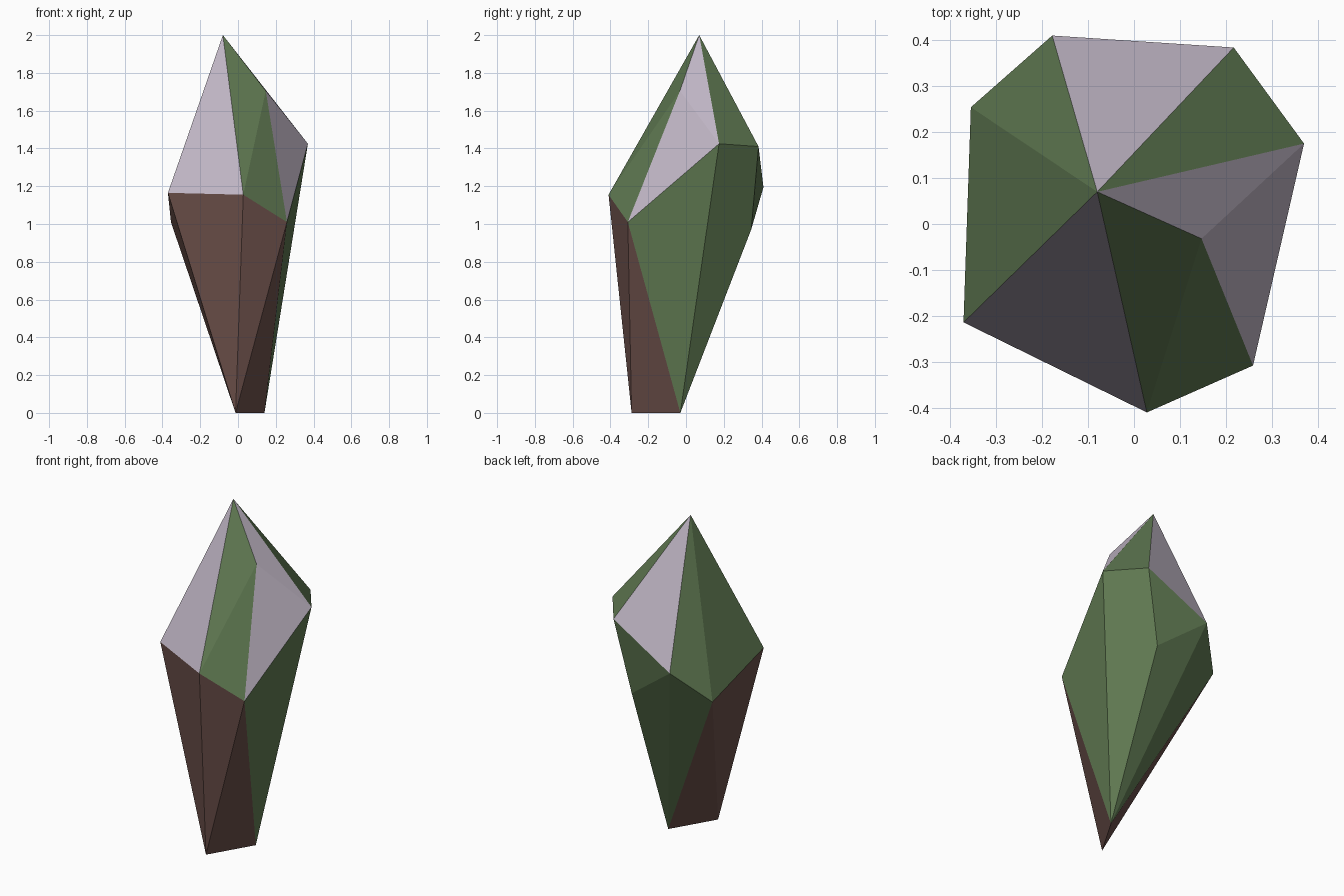
import bpy, bmesh

if "Cube" in bpy.data.objects:
    bpy.data.objects.remove(bpy.data.objects["Cube"])

# Corner points of the faceted crystal: tip, shoulder, waist ring, foot edge
POINTS = {
    "T": (-0.08, 0.07, 2.0), "P": (0.147, -0.032, 1.705),
    "A": (-0.178, 0.41, 1.195), "B": (0.217, 0.384, 1.41),
    "C": (0.37, 0.175, 1.425), "D": (0.259, -0.308, 1.01),
    "E": (0.028, -0.41, 1.155), "F": (-0.371, -0.214, 1.165),
    "G": (-0.355, 0.254, 1.01), "H": (0.122, 0.345, 0.97),
    "Q": (-0.013, -0.288, 0.0), "R": (0.14, -0.03, 0.0),
}

# Facets grouped by colour (linear colour, facets by corner letters)
GROUPS = {
    "pale_lilac": ((0.53, 0.47, 0.56), "TAB TCP PCD TEF"),
    "moss_green": ((0.115, 0.19, 0.083),
                   "TBC TPE PDE TFG TGA RDC RCBH HBA RHA RAG"),
    "dark_brown": ((0.15, 0.08, 0.069), "QEF QED QRD QFG QRG"),
}

mesh = bpy.data.meshes.new("crystal")
bm = bmesh.new()
verts = {name: bm.verts.new(co) for name, co in POINTS.items()}
for index, (name, (colour, facets)) in enumerate(GROUPS.items()):
    mat = bpy.data.materials.new(name)
    mat.diffuse_color = (*colour, 1)
    mat.use_nodes = True
    mat.node_tree.nodes["Principled BSDF"].inputs["Base Color"].default_value = mat.diffuse_color
    mesh.materials.append(mat)
    for facet in facets.split():
        bm.faces.new([verts[c] for c in facet]).material_index = index
bmesh.ops.recalc_face_normals(bm, faces=bm.faces[:])
bm.to_mesh(mesh)
bm.free()

crystal = bpy.data.objects.new("crystal", mesh)
bpy.context.collection.objects.link(crystal)
